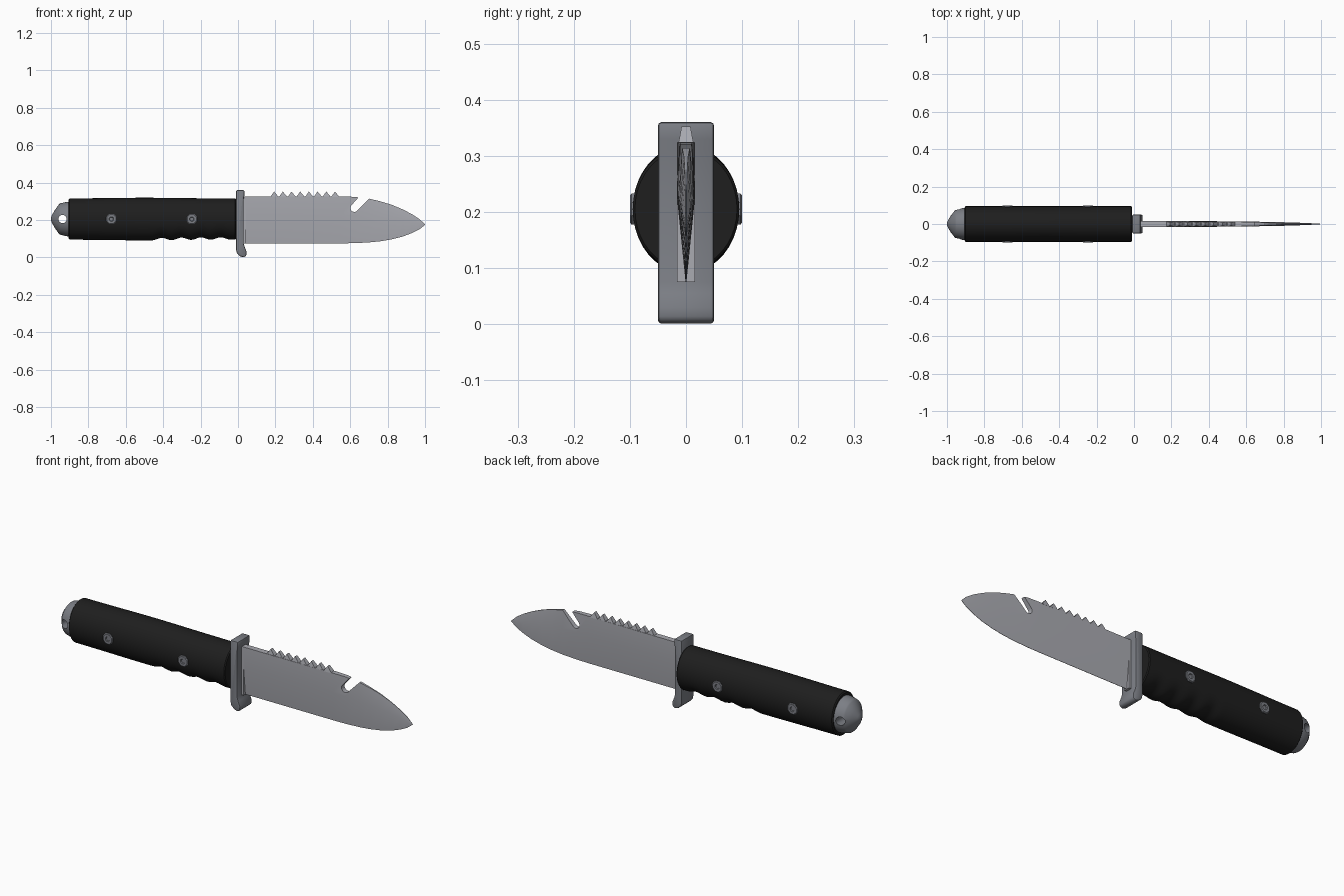
import bpy, bmesh, math
from mathutils import Vector, Matrix

if "Cube" in bpy.data.objects:
    bpy.data.objects.remove(bpy.data.objects["Cube"])


def material(name, rgb):
    m = bpy.data.materials.new(name)
    m.diffuse_color = (*rgb, 1)
    m.use_nodes = True
    m.node_tree.nodes["Principled BSDF"].inputs["Base Color"].default_value = m.diffuse_color
    return m


BLACK = material("black_rubber", (0.013, 0.013, 0.013))
STEEL = material("dark_steel", (0.20, 0.21, 0.235))
BLADE = material("blade_steel", (0.40, 0.405, 0.44))


def finish(name, bm, mat, angle=None):
    bmesh.ops.recalc_face_normals(bm, faces=bm.faces)
    me = bpy.data.meshes.new(name)
    bm.to_mesh(me)
    bm.free()
    ob = bpy.data.objects.new(name, me)
    bpy.context.collection.objects.link(ob)
    if mat:
        me.materials.append(mat)
    if angle:
        activate(ob)
        bpy.ops.object.shade_smooth_by_angle(angle=math.radians(angle))
    return ob


def activate(ob):
    bpy.ops.object.select_all(action='DESELECT')
    ob.select_set(True)
    bpy.context.view_layer.objects.active = ob


def loft(rings):
    """Skin a list of equal-length point rings and cap both ends."""
    bm = bmesh.new()
    vs = [[bm.verts.new(p) for p in r] for r in rings]
    n = len(vs[0])
    for a, b in zip(vs, vs[1:]):
        for i in range(n):
            bm.faces.new((a[i], a[(i + 1) % n], b[(i + 1) % n], b[i]))
    bm.faces.new(vs[0])
    bm.faces.new(vs[-1])
    return bm


def prism(pts, y):
    """Extrude an x-z outline between -y and y."""
    return loft([[(x, s * y, z) for x, z in pts] for s in (-1, 1)])


def cut(ob, cutter):
    cutter.hide_render = True
    mod = ob.modifiers.new("cut", 'BOOLEAN')
    mod.operation, mod.object, mod.solver = 'DIFFERENCE', cutter, 'EXACT'
    activate(ob)
    bpy.ops.object.modifier_apply(modifier=mod.name)
    bpy.data.objects.remove(cutter)


def bevel(ob, width, segments):
    mod = ob.modifiers.new("bevel", 'BEVEL')
    mod.width, mod.segments, mod.limit_method = width, segments, 'ANGLE'
    activate(ob)
    bpy.ops.object.modifier_apply(modifier=mod.name)


ZC = 0.205


def oval(x, ry, rz, n, drop=0.0):
    """Oval ring; drop lifts the underside (finger grooves)."""
    ring = []
    for i in range(n):
        a = 2 * math.pi * i / n
        z = rz * math.sin(a)
        z += drop * max(0, -math.sin(a)) ** 2
        ring.append((x, ry * math.cos(a), ZC + z))
    return ring


# Handle with finger grooves on the underside
rings = [oval(-0.905, 0.089, 0.104, 40)]
for i in range(61):
    x = -0.90 + 0.885 * i / 60
    t = (x + 0.46) / 0.42
    groove = 0.013 * math.sin(math.pi * 4 * t) ** 2 if 0 < t < 1 else 0
    swell = 0.004 * math.exp(-((x + 0.5) / 0.25) ** 2)
    rings.append(oval(x, 0.095, 0.110 + swell, 40, groove))
rings.append(oval(-0.01, 0.091, 0.106, 40))
finish("handle", loft(rings), BLACK, 35)

# Pommel with lanyard hole
pommel = finish("pommel", loft([
    oval(-0.89, 0.086, 0.092, 32), oval(-0.915, 0.086, 0.092, 32),
    oval(-0.950, 0.078, 0.084, 32), oval(-0.957, 0.074, 0.079, 32),
    oval(-0.980, 0.044, 0.047, 32), oval(-0.994, 0.021, 0.022, 32),
    oval(-1.0, 0.008, 0.008, 32)]), STEEL)
hole = [(-0.938 + 0.022 * math.cos(k * math.pi / 8), ZC + 0.022 * math.sin(k * math.pi / 8))
        for k in range(16)]
cut(pommel, finish("hole_cutter", prism(hole, 0.2), None))
activate(pommel)
bpy.ops.object.shade_smooth_by_angle(angle=math.radians(30))

# Rivets: eight-sided studs with a sunken centre, both sides
for k, x in enumerate((-0.677, -0.247)):
    for side, s in (("front", -1), ("back", 1)):
        prof = [(0.08, 0.030), (0.097, 0.030), (0.1, 0.026), (0.1, 0.013), (0.095, 0.010)]
        rings = [[(x + r * math.cos((i + .5) * math.pi / 4), s * y,
                   ZC + r * math.sin((i + .5) * math.pi / 4)) for i in range(8)]
                 for y, r in prof]
        finish(f"rivet_{side}_{k + 1}", loft(rings), STEEL)

# Guard with forward-swept foot
guard = finish("guard", prism([
    (-0.010, 0.36), (0.034, 0.36), (0.034, 0.33), (0.030, 0.31), (0.030, 0.075),
    (0.036, 0.055), (0.046, 0.03), (0.044, 0.008), (0.030, 0.0), (0.012, 0.006),
    (-0.006, 0.022), (-0.010, 0.04)], 0.05), STEEL)
bevel(guard, 0.006, 2)
activate(guard)
bpy.ops.object.shade_smooth_by_angle(angle=math.radians(35))

# Blade: stations of x, spine z, ridge z, edge z, ridge and spine half thickness
stations = [
    (0.02, 0.325, 0.225, 0.075, 0.0160, 0.0150), (0.20, 0.325, 0.225, 0.075, 0.0160, 0.0150),
    (0.40, 0.325, 0.225, 0.075, 0.0150, 0.0140), (0.55, 0.325, 0.225, 0.075, 0.0140, 0.0125),
    (0.62, 0.324, 0.224, 0.076, 0.0130, 0.0110), (0.70, 0.314, 0.220, 0.080, 0.0115, 0.0070),
    (0.76, 0.300, 0.216, 0.086, 0.0105, 0.0040), (0.82, 0.282, 0.210, 0.096, 0.0090, 0.0025),
    (0.88, 0.257, 0.201, 0.111, 0.0070, 0.0015), (0.93, 0.231, 0.192, 0.130, 0.0050, 0.0010),
    (0.97, 0.205, 0.183, 0.150, 0.0030, 0.0008), (1.0, 0.1765, 0.175, 0.1735, 0.0010, 0.0006)]
rings = []
for x, top, ridge, edge, t, ts in stations:
    rings.append([(x, ts, top), (x, t, ridge), (x, 0.0008, edge),
                  (x, -0.0008, edge), (x, -t, ridge), (x, -ts, top)])
blade = finish("blade", loft(rings), BLADE)

# Hook notch: slanted slot with a round end
cx, cz, r = 0.622, 0.264, 0.021
d = Vector((0.66, 0.75))
n = Vector((-d.y, d.x))
slot = []
for k in range(13):
    a = math.pi * k / 12
    slot.append(Vector((cx, cz)) + r * (n * math.cos(a) - d * math.sin(a)))
slot += [Vector((cx, cz)) + d * 0.12 - n * (r + 0.006), Vector((cx, cz)) + d * 0.12 + n * r]
cut(blade, finish("notch_cutter", prism(slot, 0.1), None))
activate(blade)
bpy.ops.object.shade_smooth_by_angle(angle=math.radians(12))

# Square root of the blade beside the guard
finish("blade_root", prism([(0.025, 0.324), (0.043, 0.324), (0.043, 0.075), (0.025, 0.075)],
                           0.0162), BLADE)

# Saw teeth along the spine, narrowing upward
bm = bmesh.new()
for k in range(8):
    x = 0.172 + 0.0465 * k
    base = [bm.verts.new((x + dx, s * 0.0135, 0.322))
            for dx, s in ((0, -1), (0.046, -1), (0.046, 1), (0, 1))]
    tip = [bm.verts.new((x + 0.021, s * 0.008, 0.352)) for s in (-1, 1)]
    bm.faces.new(base)
    bm.faces.new((base[0], base[1], tip[0]))
    bm.faces.new((base[2], base[3], tip[1]))
    bm.faces.new((base[1], base[2], tip[1], tip[0]))
    bm.faces.new((base[3], base[0], tip[0], tip[1]))
finish("saw_teeth", bm, BLADE)
